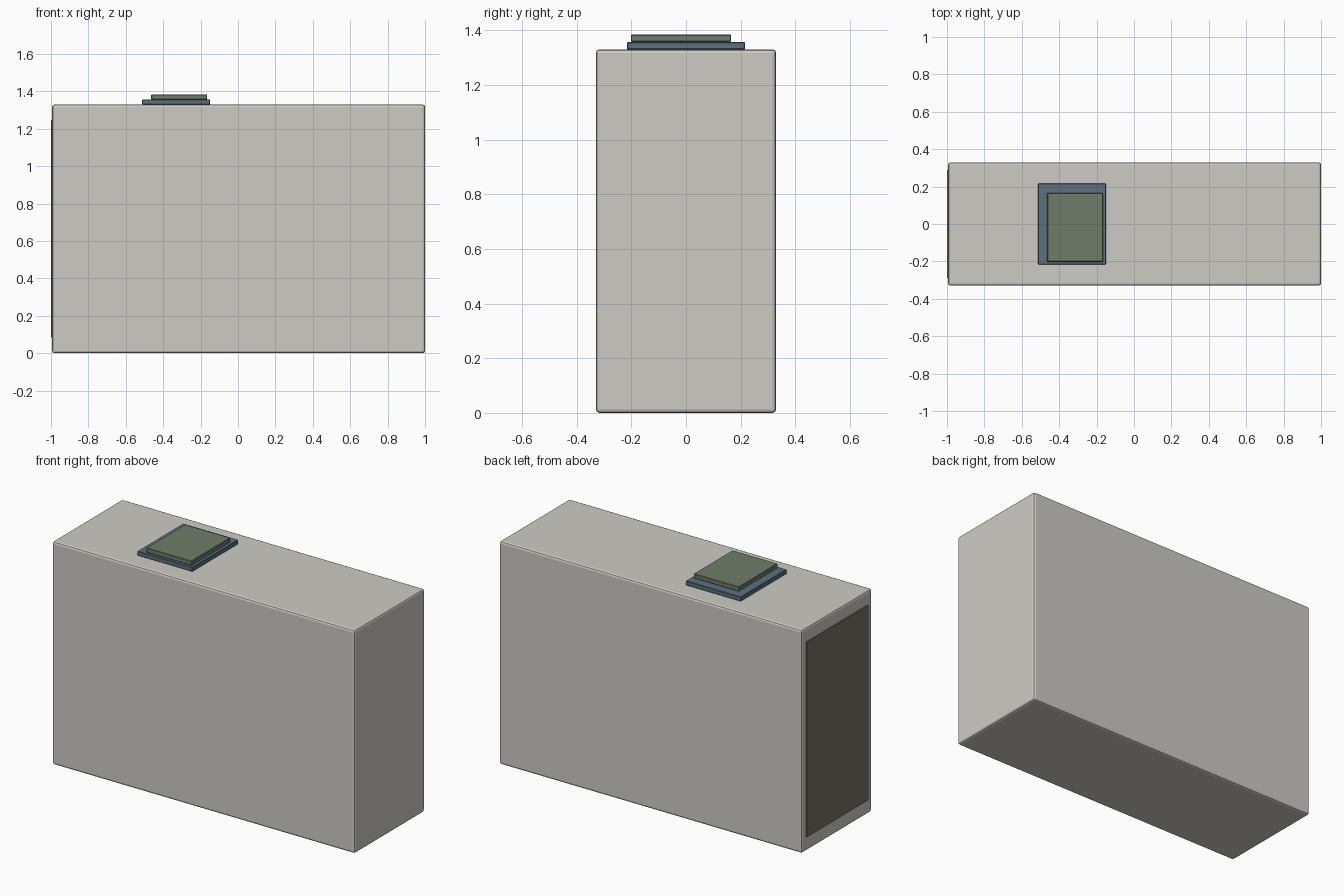
import bpy

if "Cube" in bpy.data.objects:
    bpy.data.objects.remove(bpy.data.objects["Cube"])


def material(name, rgb):
    mat = bpy.data.materials.new(name)
    mat.diffuse_color = (*rgb, 1.0)
    mat.use_nodes = True
    mat.node_tree.nodes["Principled BSDF"].inputs["Base Color"].default_value = mat.diffuse_color
    return mat


def box(name, x, y, z, bevel, mat, segments=2):
    """Bevelled box from (min, max) ranges on each axis."""
    ranges = (x, y, z)
    bpy.ops.mesh.primitive_cube_add(size=1)
    obj = bpy.context.object
    obj.name = name
    centre = [(a + b) / 2 for a, b in ranges]
    size = [b - a for a, b in ranges]
    for v in obj.data.vertices:
        v.co = [c * s for c, s in zip(v.co, size)]
    obj.location = centre
    obj.data.materials.append(mat)
    if bevel:
        mod = obj.modifiers.new("edge_bevel", 'BEVEL')
        mod.width = bevel
        mod.segments = segments
    return obj


shell = material("warm_grey", (0.61, 0.60, 0.56))
dark = material("dark_brown", (0.19, 0.165, 0.14))
blue = material("slate_blue", (0.11, 0.16, 0.21))
green = material("sage_green", (0.16, 0.20, 0.14))

# Main cabinet
box("cabinet_body", (-0.994, 1.0), (-0.33, 0.33), (0, 1.33), 0.013, shell)

# Thin dark panel standing just proud of the left side
box("side_panel", (-1.0, -0.984), (-0.29, 0.29), (0.085, 1.247), 0, dark)

# Two small flat books stacked on top
box("lower_book", (-0.513, -0.149), (-0.216, 0.216), (1.33, 1.357), 0.003, blue, 1)
box("upper_book", (-0.464, -0.165), (-0.202, 0.165), (1.357, 1.384), 0.003, green, 1)
